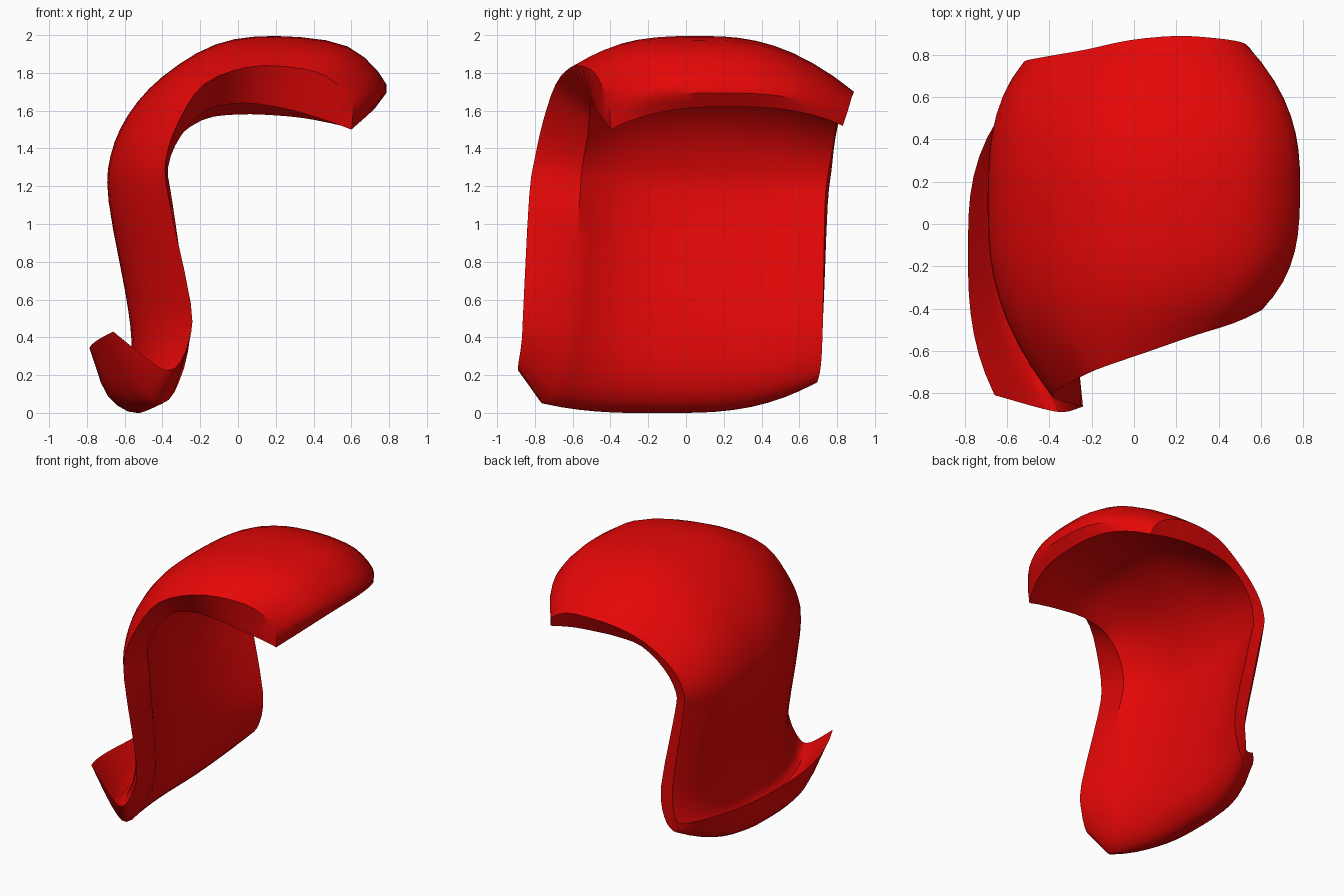
import bpy, bmesh
from mathutils import Vector

# Each section runs from the lower hook tip to the upper lip tip
# Outer skin: front edge, middle, back edge
outer_front = [(-.66, -.81, .43), (-.43, -.875, .25), (-.33, -.89, .24), (-.26, -.87, .38),
               (-.25, -.86, .58), (-.37, -.83, 1.15), (-.38, -.80, 1.35), (-.31, -.755, 1.55),
               (-.18, -.69, 1.74), (.05, -.61, 1.83), (.28, -.53, 1.83), (.47, -.47, 1.78),
               (.60, -.41, 1.64), (.60, -.40, 1.50)]
outer_mid = [(-.785, -.05, .34), (-.63, -.03, .18), (-.57, -.02, .23), (-.565, 0, .40),
             (-.595, .02, .63), (-.685, .05, 1.12), (-.675, .05, 1.36), (-.58, .06, 1.58),
             (-.40, .07, 1.78), (-.12, .08, 1.95), (.20, .10, 1.995), (.58, .14, 1.94),
             (.785, .18, 1.74), (.73, .22, 1.62)]
outer_back = [(-.50, .67, .25), (-.43, .69, .23), (-.405, .71, .28), (-.39, .72, .42),
              (-.41, .73, .60), (-.50, .75, 1.10), (-.52, .77, 1.28), (-.43, .79, 1.45),
              (-.23, .825, 1.60), (-.02, .87, 1.68), (.20, .89, 1.70), (.38, .88, 1.68),
              (.51, .86, 1.61), (.55, .83, 1.52)]
# Inner skin: front edge, middle, back edge (tips shared with the outer skin)
inner_front = [(-.66, -.81, .43), (-.51, -.775, .14), (-.40, -.76, .05), (-.31, -.68, .17),
               (-.26, -.615, .45), (-.345, -.565, 1.10), (-.37, -.55, 1.30), (-.30, -.52, 1.47),
               (-.17, -.51, 1.60), (.03, -.50, 1.64), (.25, -.48, 1.61), (.40, -.45, 1.57),
               (.52, -.42, 1.53), (.60, -.40, 1.50)]
inner_mid = [(-.785, -.05, .34), (-.69, -.03, .09), (-.53, -.02, .0), (-.41, 0, .13),
             (-.40, .02, .45), (-.52, .05, 1.10), (-.515, .05, 1.30), (-.43, .06, 1.50),
             (-.27, .07, 1.66), (-.01, .08, 1.79), (.22, .10, 1.815), (.44, .14, 1.78),
             (.61, .18, 1.71), (.73, .22, 1.62)]
inner_back = [(-.50, .67, .25), (-.43, .685, .18), (-.38, .695, .165), (-.32, .715, .26),
              (-.30, .725, .50), (-.42, .735, 1.08), (-.44, .75, 1.25), (-.36, .78, 1.42),
              (-.19, .80, 1.55), (0, .82, 1.58), (.20, .83, 1.575), (.35, .83, 1.56),
              (.46, .83, 1.54), (.55, .83, 1.52)]

STEPS, COLS, POWER = 3, 16, 2.7


def smooth(points):
    """Catmull-Rom curve through the points."""
    p = [Vector(q) for q in points]
    p = [2 * p[0] - p[1]] + p + [2 * p[-1] - p[-2]]
    out = []
    for i in range(1, len(p) - 2):
        a, b, c, d = p[i - 1:i + 3]
        for k in range(STEPS):
            t = k / STEPS
            out.append(.5 * (2 * b + (c - a) * t + (2 * a - 5 * b + 4 * c - d) * t * t
                             + (3 * b - a - 3 * c + d) * t ** 3))
    return out + [p[-2]]


def bulge(p, q, r, s):
    """Point at s (-1 to 1) on a full arc from p over q to r."""
    lean = (r - p) / 2
    lean = Vector((lean.x * abs(s), lean.y, lean.z * abs(s)))
    return q + s * lean + abs(s) ** POWER * ((p + r) / 2 - q)


def skin(bm, front, mid, back):
    sections = list(zip(smooth(front), smooth(mid), smooth(back)))
    return [[bm.verts.new(bulge(p, q, r, 2 * j / COLS - 1)) for p, q, r in sections]
            for j in range(COLS + 1)]


def bridge(bm, row1, row2):
    for i in range(len(row1) - 1):
        bm.faces.new((row1[i], row1[i + 1], row2[i + 1], row2[i]))


bm = bmesh.new()
outer = skin(bm, outer_front, outer_mid, outer_back)
inner = skin(bm, inner_front, inner_mid, inner_back)
for j in range(COLS):
    bridge(bm, outer[j], outer[j + 1])
    bridge(bm, inner[j + 1], inner[j])
# Front and back end faces
bridge(bm, inner[0], outer[0])
bridge(bm, outer[-1], inner[-1])
bmesh.ops.remove_doubles(bm, verts=bm.verts, dist=.0005)
bmesh.ops.recalc_face_normals(bm, faces=bm.faces)

mesh = bpy.data.meshes.new("curved_shell")
bm.to_mesh(mesh)
bm.free()
shell = bpy.data.objects.new("curved_shell", mesh)
bpy.context.collection.objects.link(shell)

red = bpy.data.materials.new("bright red")
red.diffuse_color = (.78, .002, .002, 1)
mesh.materials.append(red)

bpy.context.view_layer.objects.active = shell
shell.select_set(True)
bpy.ops.object.shade_smooth_by_angle(angle=.62)
